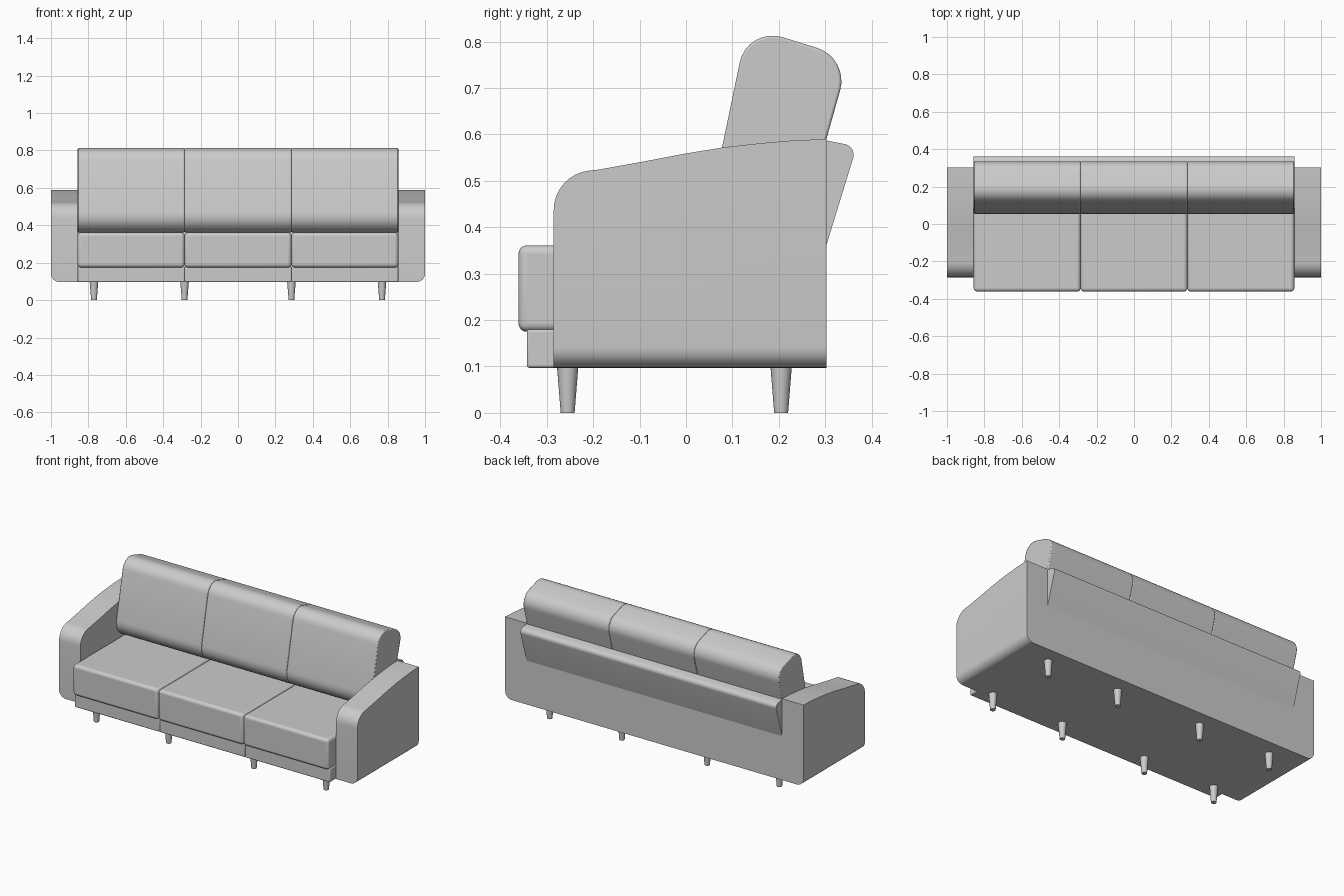
import bpy, bmesh, math
from mathutils import Vector

if "Cube" in bpy.data.objects:
    bpy.data.objects.remove(bpy.data.objects["Cube"])

INNER = 0.857            # half width between the arms
W = INNER * 2 / 3        # width of one seat section


def fillet(corners, steps=8):
    """Round each (y, z, radius) corner of a closed profile."""
    out, n = [], len(corners)
    for i, (y, z, r) in enumerate(corners):
        p = Vector((y, z))
        if r == 0:
            out.append(p)
            continue
        a = (Vector(corners[i - 1][:2]) - p).normalized()
        b = (Vector(corners[(i + 1) % n][:2]) - p).normalized()
        half = a.angle(b) / 2
        c = p + (a + b).normalized() * (r / math.sin(half))
        t = r / math.tan(half)
        va, vb = p + a * t - c, p + b * t - c
        ang = va.angle(vb)
        for k in range(steps + 1):
            f = k / steps
            out.append(c + (va * math.sin((1 - f) * ang) + vb * math.sin(f * ang)) / math.sin(ang))
    return out


def finish(name, bm, bevel=0, segments=3):
    bmesh.ops.recalc_face_normals(bm, faces=bm.faces)
    mesh = bpy.data.meshes.new(name)
    bm.to_mesh(mesh)
    bm.free()
    ob = bpy.data.objects.new(name, mesh)
    bpy.context.collection.objects.link(ob)
    if bevel:
        m = ob.modifiers.new("Bevel", "BEVEL")
        m.width, m.segments = bevel, segments
        m.limit_method, m.angle_limit = "ANGLE", math.radians(50)
    bpy.ops.object.select_all(action="DESELECT")
    ob.select_set(True)
    bpy.context.view_layer.objects.active = ob
    bpy.ops.object.shade_smooth_by_angle(angle=math.radians(35))
    return ob


def prism(corners, x0, x1):
    """Extrude a rounded y-z profile from x0 to x1."""
    bm = bmesh.new()
    face = bm.faces.new([bm.verts.new((x0, p.x, p.y)) for p in fillet(corners)])
    ext = bmesh.ops.extrude_face_region(bm, geom=[face])["geom"]
    bmesh.ops.translate(bm, verts=[v for v in ext if isinstance(v, bmesh.types.BMVert)],
                        vec=(x1 - x0, 0, 0))
    return bm


def rect(y0, y1, z0, z1):
    return [(y0, z0, 0), (y0, z1, 0), (y1, z1, 0), (y1, z0, 0)]


# Arms: sloping top, rounded front, rounded lower outer edge
arm_profile = [(-0.285, 0.097, 0), (-0.285, 0.514, 0.085), (-0.19, 0.524, 0), (-0.1, 0.54, 0),
               (0, 0.559, 0), (0.08, 0.572, 0), (0.16, 0.581, 0), (0.23, 0.587, 0),
               (0.303, 0.59, 0), (0.303, 0.097, 0)]
for side, label in ((-1, "left"), (1, "right")):
    bm = prism(arm_profile, side * INNER, side)
    edge = [e for e in bm.edges
            if all(abs(v.co.x - side) < 1e-4 and v.co.z < 0.1 for v in e.verts)]
    bmesh.ops.bevel(bm, geom=edge, offset=0.045, segments=8, profile=0.5, affect="EDGES")
    finish(label + "_arm", bm)

# Base frame with a raised rear part
finish("base_frame", prism([(-0.25, 0.097, 0), (-0.25, 0.175, 0), (0.2, 0.175, 0),
                            (0.2, 0.365, 0), (0.303, 0.365, 0), (0.303, 0.097, 0)],
                           -INNER, INNER))

# Tilted back rest panel
finish("back_panel", prism([(0.238, 0.363, 0), (0.303, 0.587, 0.003), (0.368, 0.574, 0.024),
                            (0.303, 0.363, 0)], -INNER, INNER))

# Three sections: front rail, seat cushion, back cushion
back_profile = [(0.034, 0.362, 0.09), (0.132, 0.833, 0.072), (0.352, 0.765, 0.075),
                (0.238, 0.362, 0)]
for i, label in enumerate(("left", "middle", "right")):
    x0 = -INNER + i * W
    x1 = x0 + W
    finish(label + "_front_rail", prism(rect(-0.343, -0.245, 0.097, 0.18), x0, x1), 0.006)
    finish(label + "_seat_cushion", prism(rect(-0.361, 0.25, 0.175, 0.361), x0, x1), 0.018, 5)
    finish(label + "_back_cushion", prism(back_profile, x0, x1), 0.005, 2)

# Tapered legs in two rows of four
for y, row in ((-0.255, "front"), (0.205, "rear")):
    for n, x in enumerate((-0.77, -W / 2, W / 2, 0.77)):
        bm = bmesh.new()
        bmesh.ops.create_cone(bm, cap_ends=True, segments=24, radius1=0.015,
                              radius2=0.023, depth=0.1)
        bmesh.ops.translate(bm, verts=bm.verts, vec=(x, y, 0.05))
        finish(f"{row}_leg_{n + 1}", bm)
